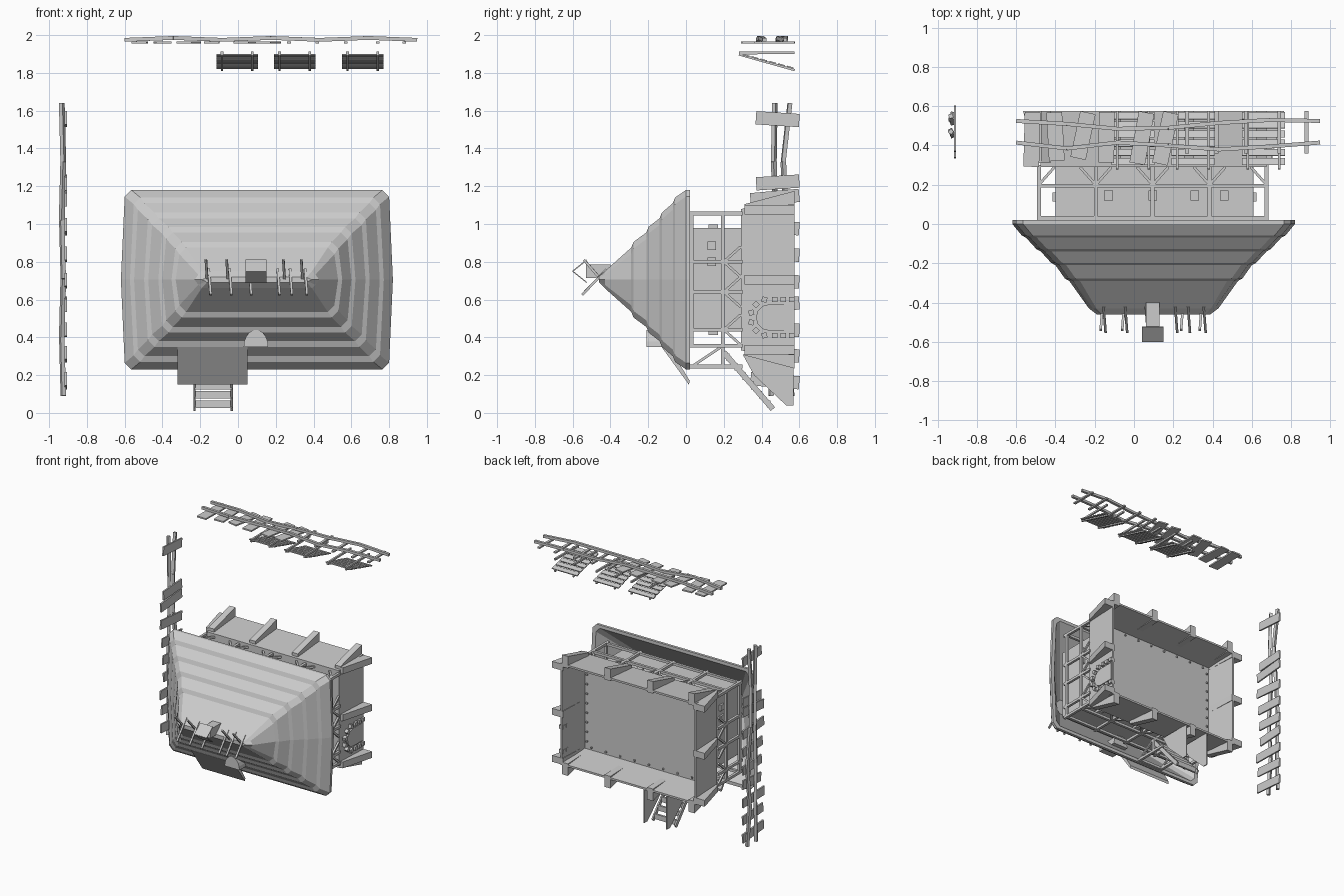
import bpy, bmesh, math, random
from mathutils import Vector, Matrix

random.seed(4)
cube = bpy.data.objects.get("Cube")
if cube:
    bpy.data.objects.remove(cube)

CX, CZ = 0.1, 0.705  # hut axis; the hut's own up points to -y
GREY = (0.6, 0.6, 0.6, 1)
mat = bpy.data.materials.new("plain grey")
mat.use_nodes = True
mat.diffuse_color = GREY
mat.node_tree.nodes["Principled BSDF"].inputs["Base Color"].default_value = GREY


def finish(bm, name):
    bmesh.ops.recalc_face_normals(bm, faces=bm.faces)
    mesh = bpy.data.meshes.new(name)
    bm.to_mesh(mesh)
    bm.free()
    mesh.materials.append(mat)
    obj = bpy.data.objects.new(name, mesh)
    bpy.context.collection.objects.link(obj)
    return obj


def box(bm, lo, hi, turn=None):
    lo, hi = Vector(lo), Vector(hi)
    m = Matrix.Translation((lo + hi) / 2)
    if turn:
        m = m @ Matrix.Rotation(math.radians(turn[0]), 4, turn[1])
    bmesh.ops.create_cube(bm, size=1, matrix=m @ Matrix.Diagonal((*(hi - lo), 1)))


def bar(bm, p, q, w, h=None):
    p, q = Vector(p), Vector(q)
    d = q - p
    m = Matrix.Translation((p + q) / 2) @ d.to_track_quat('Y', 'Z').to_matrix().to_4x4()
    bmesh.ops.create_cube(bm, size=1, matrix=m @ Matrix.Diagonal((w, d.length, h or w, 1)))


def loft(bm, rings):
    loops = [[bm.verts.new(p) for p in r] for r in rings]
    n = len(loops[0])
    for a, b in zip(loops, loops[1:]):
        for i in range(n):
            bm.faces.new((a[i], a[(i + 1) % n], b[(i + 1) % n], b[i]))
    bm.faces.new(loops[0])
    bm.faces.new(loops[-1])


def path(bm, pts, w):
    for a, b in zip(pts, pts[1:]):
        bar(bm, a, b, w)


def rect(y, hx, hz):
    return [(CX + sx * hx, y, CZ + sz * hz) for sx, sz in ((-1, -1), (1, -1), (1, 1), (-1, 1))]


def roof_ring(y, hx, hz):
    c = min(0.035, hz * 0.4)
    quarter = [(hx, 0), (hx - 0.02, hz - c), (hx - 0.02 - c, hz)]
    right = [(x, -z) for x, z in quarter[:0:-1]] + quarter
    return [(CX + x, y, CZ + z) for x, z in right + [(-x, -z) for x, z in right]]


# Stepped thatch roof with a hollow underside
bm = bmesh.new()
tiers = [(0.0, 0.72, 0.475), (-0.07, 0.65, 0.405), (-0.14, 0.575, 0.325),
         (-0.21, 0.5, 0.25), (-0.29, 0.43, 0.17)]
rings = [roof_ring(-0.36, 0.36, 0.06), roof_ring(0.02, 0.69, 0.45), roof_ring(0.02, 0.72, 0.475)]
for (y, hx, hz), (y2, hx2, hz2) in zip(tiers, tiers[1:]):
    rings += [roof_ring(y, hx, hz), roof_ring(y2 + 0.012, hx2 + 0.022, hz2 + 0.03)]
rings += [roof_ring(-0.29, 0.43, 0.17), roof_ring(-0.43, 0.33, 0.045), roof_ring(-0.46, 0.29, 0.015)]
loft(bm, rings)
finish(bm, "thatch_roof")

# Awning over the steps
bm = bmesh.new()
loft(bm, [[(x, -0.13, 0.35), (x, 0.015, 0.15), (x, 0.02, 0.17), (x, -0.09, 0.35)] for x in (-0.32, 0.05)])
finish(bm, "step_awning")

# Rounded dormer
bm = bmesh.new()
arch = [(0.095 + 0.065 * math.cos(i * math.pi / 10), 0.35 + 0.09 * math.sin(i * math.pi / 10)) for i in range(11)]
loft(bm, [[(x, y, z) for x, z in arch] for y in (-0.21, -0.04)])
finish(bm, "dormer")

# Crossed ridge poles
bm = bmesh.new()
for i, x in enumerate((-0.16, -0.05, 0.25, 0.345)):
    bar(bm, (x, -0.41, 0.66), (x - 0.01, -0.54, 0.81), 0.013)
for x in (-0.155, -0.045, 0.06, 0.21, 0.275, 0.355):
    bar(bm, (x, -0.42, 0.76), (x + 0.01, -0.55, 0.625), 0.013)
finish(bm, "ridge_poles")

# Smoke vent with a small gable cover
bm = bmesh.new()
box(bm, (0.06, -0.53, 0.715), (0.13, -0.4, 0.785))
for z in (0.81, 0.69):
    bar(bm, (0.095, -0.6, 0.75), (0.095, -0.525, z), 0.11, 0.006)
finish(bm, "smoke_vent")

# Hut walls
bm = bmesh.new()
box(bm, (-0.4, -0.1, 0.43), (0.61, 0.3, 0.98))
finish(bm, "hut_walls")

# Shutters and lanterns
bm = bmesh.new()
for x in (-0.13, 0.095, 0.31, 0.46):
    for z in (0.425, 0.985):
        box(bm, (x - 0.022, 0.12, z - 0.012), (x + 0.022, 0.17, z + 0.012))
for x in (-0.405, 0.615):
    for z in (0.8, 0.885):
        box(bm, (x - 0.01, 0.115, z - 0.022), (x + 0.01, 0.16, z + 0.022))
finish(bm, "shutters")

# Veranda posts, rails and braces
bm = bmesh.new()
X0, X1, Z0, Z1 = -0.485, 0.675, 0.355, 1.055
W = 0.02
for z in (Z0, Z1):
    for y in (0.03, 0.195):
        bar(bm, (X0, y, z), (X1, y, z), W)
    for i in range(5):
        x = X0 + i * (X1 - X0) / 4
        bar(bm, (x, 0, z), (x, 0.3, z), W)
        for s in (-1, 1):
            if X0 <= x + s * 0.08 <= X1:
                bar(bm, (x, 0.2, z), (x + s * 0.08, 0.29, z), 0.014)
for x in (X0, X1):
    for y in (0.03, 0.195):
        bar(bm, (x, y, Z0), (x, y, Z1), W)
    for z in (0.44, 0.64, 0.8):
        bar(bm, (x, 0, z), (x, 0.3, z), W)
        for s in (-1, 1):
            bar(bm, (x, 0.2, z), (x, 0.29, z + s * 0.08), 0.014)
# Porch frame
for x in (-0.24, -0.03):
    bar(bm, (x, 0, 0.245), (x, 0.3, 0.245), W)
    bar(bm, (x, 0.195, 0.245), (x, 0.195, Z0), W)
    bar(bm, (x, 0.03, 0.245), (x, 0.195, Z0), 0.014)
bar(bm, (-0.24, 0.03, 0.245), (-0.03, 0.03, 0.245), W)
finish(bm, "veranda_frame")

# Flared base, open underneath
bm = bmesh.new()
loft(bm, [rect(0.29, 0.575, 0.375), rect(0.575, 0.59, 0.4), rect(0.575, 0.575, 0.385), rect(0.315, 0.56, 0.36)])
finish(bm, "base_skirt")

# Wedge buttresses round the base
bm = bmesh.new()
wedge = [(0.31, -0.02), (0.31, 0.015), (0.575, 0.085), (0.575, -0.01)]
for s in (-1, 1):
    for x in (-0.45, -0.09, 0.28, 0.65):
        loft(bm, [[(x + t, y, CZ + s * (0.385 + d)) for y, d in wedge] for t in (-0.025, 0.025)])
    for z in (0.335, 0.705, 1.075):
        loft(bm, [[(CX + s * (0.58 + d), y, z + t) for y, d in wedge] for t in (-0.025, 0.025)])
finish(bm, "buttresses")

# Pegs on the underside of the floor
bm = bmesh.new()
for i in range(9):
    t = (i - 4) / 4
    for s in (-1, 1):
        for x, z in ((CX + t * 0.5, CZ + s * 0.34), (CX + s * 0.54, CZ + t * 0.3)):
            box(bm, (x - 0.006, 0.31, z - 0.006), (x + 0.006, 0.325, z + 0.006))
finish(bm, "floor_pegs")

# Arched hatch with stone surround
bm = bmesh.new()
hatch = [(0.565, -0.07)] + [(0.44 - 0.07 * math.cos(a), 0.07 * math.sin(a))
                            for a in [math.radians(d) for d in range(-90, 91, 30)]] + [(0.565, 0.07)]
loft(bm, [[(x, y, 0.505 + z) for y, z in hatch] for x in (0.675, 0.695)])
finish(bm, "hatch")
bm = bmesh.new()
for deg in range(-75, 76, 30):
    a = math.radians(deg)
    y, z = 0.44 - 0.098 * math.cos(a), 0.505 + 0.098 * math.sin(a)
    box(bm, (0.67, y - 0.014, z - 0.014), (0.705, y + 0.014, z + 0.014), (deg, 'X'))
for y in (0.47, 0.515, 0.56):
    for z in (0.41, 0.6):
        box(bm, (0.67, y - 0.014, z - 0.014), (0.705, y + 0.014, z + 0.014))
finish(bm, "hatch_stones")

# Steps with side panels
bm = bmesh.new()
for x in (-0.23, -0.033):
    bar(bm, (x, 0.2, 0.32), (x, 0.46, 0.02), 0.012, 0.03)
    panel = [(0.3, 0.31), (0.36, 0.2), (0.53, 0.04), (0.57, 0.04), (0.57, 0.31)]
    loft(bm, [[(x + t, y, z) for y, z in panel] for t in (-0.004, 0.004)])
for i in range(6):
    t = (i + 0.5) / 6
    y, z = 0.2 + 0.26 * t, 0.32 - 0.3 * t
    box(bm, (-0.23, y - 0.008, z - 0.02), (-0.033, y + 0.008, z + 0.02))
finish(bm, "steps")

# Upright walkway beside the hut: two wavy poles and uneven planks
bm = bmesh.new()
for ys in ((0.45, 0.47, 0.455, 0.475, 0.465, 0.47), (0.56, 0.54, 0.56, 0.53, 0.515, 0.55)):
    path(bm, [(-0.925 - 0.008 * (i % 2), y, 0.09 + 0.31 * i) for i, y in enumerate(ys)], 0.022)
finish(bm, "side_poles")
bm = bmesh.new()
for z in (0.17, 0.31, 0.44, 0.575, 0.7, 0.84, 0.985, 1.14, 1.22, 1.555):
    low = random.uniform(0.33, 0.38)
    box(bm, (-0.918, low, z - 0.035), (-0.906, 0.6, z + 0.035), (random.uniform(-6, 6), 'X'))
finish(bm, "side_planks")

# Overhead walkway: two wavy poles, planks and rungs
bm = bmesh.new()
for ys in ((0.525, 0.51, 0.485, 0.49, 0.515, 0.53, 0.525), (0.415, 0.385, 0.415, 0.4, 0.38, 0.395, 0.415)):
    path(bm, [(-0.6 + 0.258 * i, y, 1.975 + 0.01 * (i % 2)) for i, y in enumerate(ys)], 0.02)
for x in (0.27, 0.42, 0.57, 0.74, 0.88):
    box(bm, (x - 0.01, 0.36, 1.955), (x + 0.01, 0.575, 1.967))
finish(bm, "overhead_poles")
bm = bmesh.new()
for x in (-0.52, -0.4, -0.26, -0.14, 0.04, 0.16):
    box(bm, (x - 0.04, random.uniform(0.27, 0.34), 1.955), (x + 0.04, 0.57, 1.966), (random.uniform(-14, 6), 'Z'))
finish(bm, "overhead_planks")

# Hanging slatted shelves on brackets
bm = bmesh.new()
for x0, x1 in ((-0.115, 0.105), (0.19, 0.41), (0.55, 0.77)):
    for x in (x0 + 0.03, x1 - 0.03):
        bar(bm, (x, 0.28, 1.905), (x, 0.575, 1.907), 0.014)
        bar(bm, (x, 0.28, 1.898), (x, 0.575, 1.815), 0.012)
    for i in range(6):
        t = (i + 0.6) / 6
        y, z = 0.29 + 0.28 * t, 1.9 - 0.075 * t
        box(bm, (x0, y - 0.018, z - 0.004), (x1, y + 0.018, z + 0.004), (-16, 'X'))
finish(bm, "hanging_shelves")
